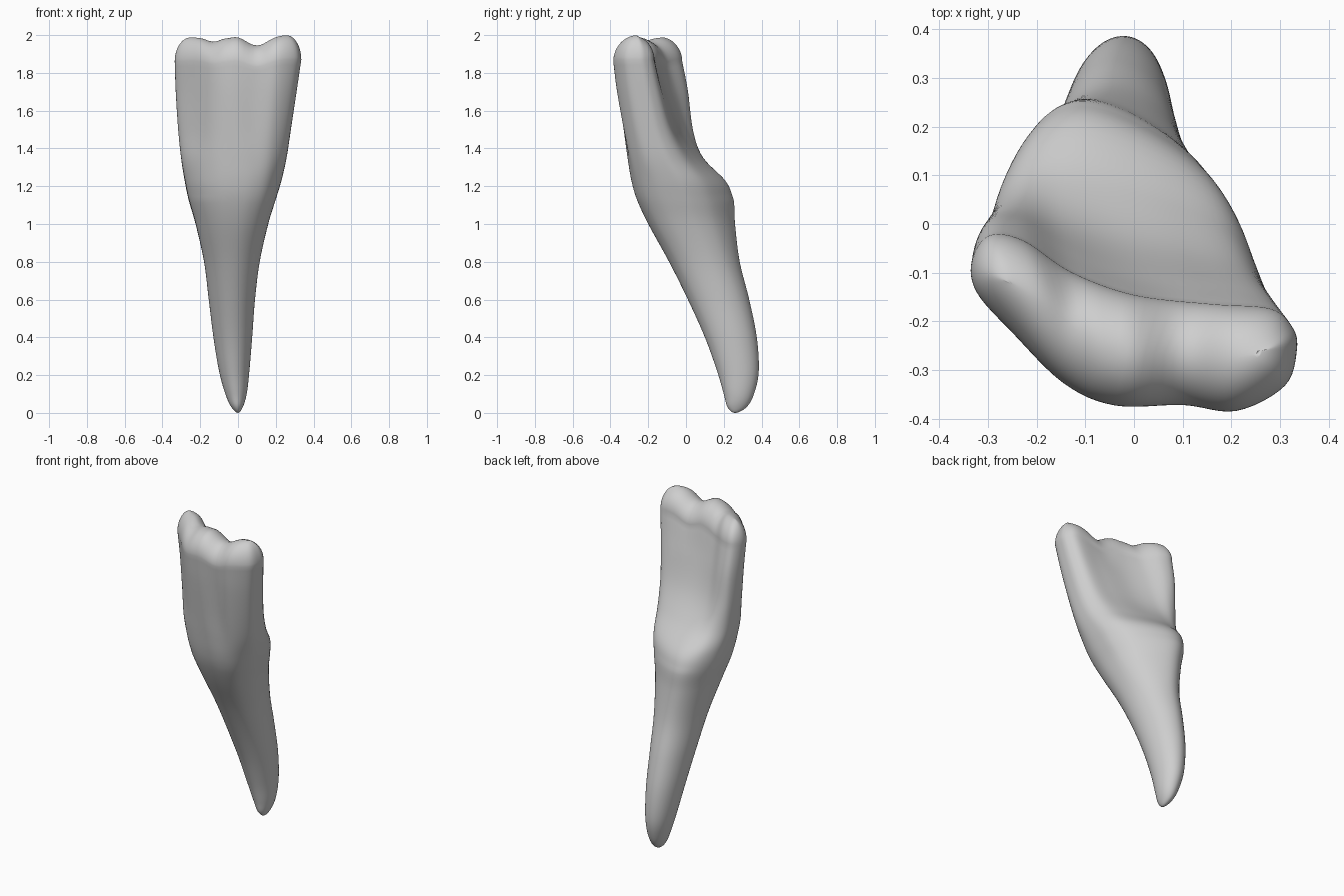
import bpy
import bmesh
import math
from mathutils import Vector

RING = 96           # vertices around every cross-section
STEPS = 6           # rings between two neighbouring levels
CAP_RINGS = 14      # rings rounding over the biting edge

# Cross-sections, counter-clockwise from the +x side; only their shape matters
crown_outline = [
    (.335, -.25), (.325, -.2), (.28, -.16), (.16, -.15),
    (0, -.13), (-.13, -.08), (-.23, -.01), (-.3, 0),
    (-.335, -.055), (-.325, -.125), (-.25, -.215), (-.145, -.325),
    (-.04, -.373), (.1, -.372), (.21, -.385), (.31, -.33)]
neck_outline = [
    (.21, -.05), (.2, .03), (.145, .12), (.045, .195),
    (-.07, .245), (-.15, .24), (-.215, .185), (-.26, .09),
    (-.265, -.02), (-.25, -.1), (-.19, -.18), (-.1, -.235),
    (0, -.255), (.08, -.25), (.15, -.215), (.197, -.14)]
count = len(crown_outline)
root_outline = [(math.cos(math.tau * i / count), math.sin(math.tau * i / count))
                for i in range(count)]

# Levels: height, x from, x to, y from, y to, shape (0 root, 1 neck, 2 crown)
levels = [
    (0, 0, 0, .26, .26, 0),
    (.03, -.035, .025, .22, .32, 0),
    (.1, -.067, .046, .2, .36, 0),
    (.22, -.1, .06, .165, .385, 0),
    (.4, -.13, .075, .1, .375, .1),
    (.6, -.155, .09, .01, .335, .2),
    (.8, -.18, .115, -.09, .285, .4),
    (1, -.225, .16, -.2, .26, .8),
    (1.13, -.262, .2, -.26, .252, 1),
    (1.23, -.283, .23, -.29, .218, 1.07),
    (1.35, -.303, .257, -.313, .125, 1.3),
    (1.5, -.318, .28, -.337, .063, 1.65),
    (1.7, -.33, .31, -.367, .02, 1.9),
    (1.87, -.335, .335, -.385, -.02, 2)]


def spline(a, b, c, d, t):
    """Smooth curve through b and c, for tuples of any length."""
    return [q + t / 2 * (r - p + t * (2 * p - 5 * q + 4 * r - s
                                      + t * (3 * (q - r) + s - p)))
            for p, q, r, s in zip(a, b, c, d)]


def smooth_outline(points):
    """Resample a closed outline and scale it to a unit box."""
    n = len(points)
    result = []
    for i in range(RING):
        k, t = divmod(i * n / RING, 1)
        k = int(k)
        result.append(spline(*[points[(k + o) % n] for o in (-1, 0, 1, 2)], t))
    low = [min(p[axis] for p in result) for axis in (0, 1)]
    high = [max(p[axis] for p in result) for axis in (0, 1)]
    return [[(p[axis] - low[axis]) / (high[axis] - low[axis]) for axis in (0, 1)]
            for p in result]


shapes = [smooth_outline(o) for o in (root_outline, neck_outline, crown_outline)]


def section(level):
    """One ring of points for a level."""
    z, x_from, x_to, y_from, y_to, shape = level
    shape = max(0, min(shape, 2))
    k = min(int(shape), 1)
    ring = []
    for p, q in zip(shapes[k], shapes[k + 1]):
        u, v = Vector(p).lerp(Vector(q), shape - k)
        ring.append(Vector((x_from + u * (x_to - x_from),
                            y_from + v * (y_to - y_from), z)))
    return ring


def edge_dip(x):
    """Depth of the notches between the three lobes of the biting edge."""
    def notch(centre, width, depth):
        return depth * math.exp(-((x - centre) / width) ** 2)
    side = .013 * max(0, min(1, -x / .05))
    return notch(.1, .08, .055) + notch(-.13, .05, .022) + side


# Rings of the root and crown, with mirrored and extended end levels
first, last, before = levels[1], levels[-1], levels[-2]
ghost_start = (first[0], first[2], first[1], first[4], first[3], first[5])
ghost_end = tuple(2 * p - q for p, q in zip(last, before))
path = [ghost_start] + levels + [ghost_end]
rings = []
for i in range(len(levels) - 1):
    for step in range(STEPS):
        rings.append(section(spline(*path[i:i + 4], step / STEPS)))

# Rounded biting edge: the section folds onto its own middle line
top_ring = section(last)
centre = Vector((0, -.27, last[0]))
middle = [centre.lerp((p + top_ring[-i % RING]) / 2, .76)
          for i, p in enumerate(top_ring)]
for step in range(CAP_RINGS + 1):
    angle = math.pi / 2 * step / CAP_RINGS
    rise = Vector((0, 0, (2 - last[0]) * math.sin(angle)))
    rings.append([m.lerp(p, math.cos(angle)) + rise
                  for m, p in zip(middle, top_ring)])

# Lower the crown between the lobes
for ring in rings:
    for p in ring:
        f = max(0, min(1, (p.z - 1.65) / .35))
        p.z -= edge_dip(p.x) * f * f * (3 - 2 * f)

# Default cube
cube = bpy.data.objects.get("Cube")
if cube:
    bpy.data.objects.remove(cube, do_unlink=True)

# Skin the rings
bm = bmesh.new()
loops = [[bm.verts.new(p) for p in ring] for ring in rings]
for lower, upper in zip(loops, loops[1:]):
    for i in range(RING):
        j = (i + 1) % RING
        bm.faces.new((lower[i], lower[j], upper[j], upper[i]))
bmesh.ops.remove_doubles(bm, verts=bm.verts, dist=.0002)
bmesh.ops.recalc_face_normals(bm, faces=bm.faces)
for face in bm.faces:
    face.smooth = True
mesh = bpy.data.meshes.new("tooth")
bm.to_mesh(mesh)
bm.free()
tooth = bpy.data.objects.new("tooth", mesh)
bpy.context.collection.objects.link(tooth)

# Plain grey material
grey = bpy.data.materials.new("plain grey")
grey.use_nodes = True
colour = (.62, .62, .62, 1)
grey.diffuse_color = colour
grey.node_tree.nodes["Principled BSDF"].inputs["Base Color"].default_value = colour
mesh.materials.append(grey)
